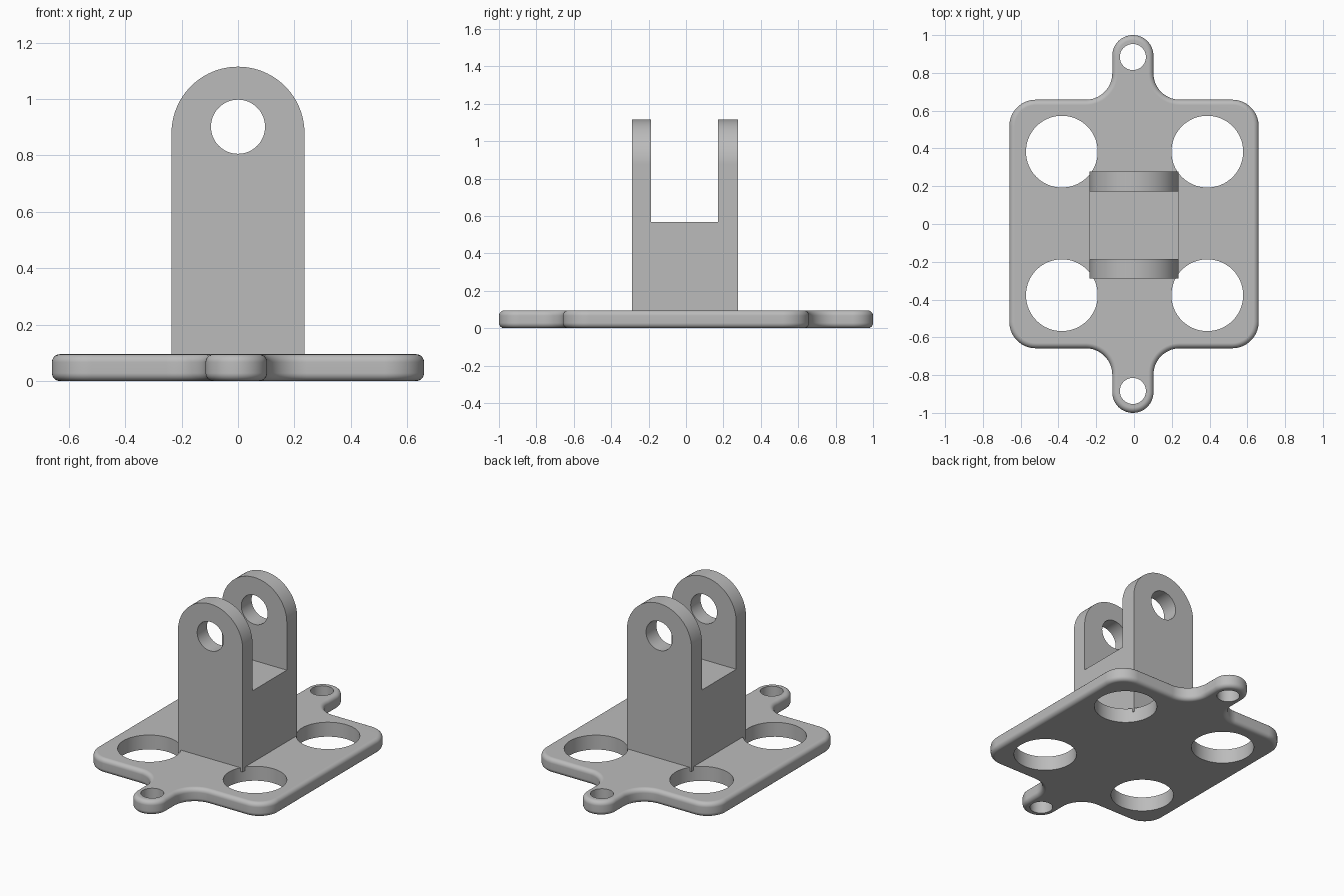
import bpy, bmesh
from math import radians, cos, sin
from mathutils import Matrix

old = bpy.data.objects.get("Cube")
if old:
    bpy.data.objects.remove(old, do_unlink=True)

grey = bpy.data.materials.new("plain_grey")
grey.use_nodes = True
GREY = (0.5, 0.5, 0.5, 1)
grey.diffuse_color = GREY
grey.node_tree.nodes["Principled BSDF"].inputs["Base Color"].default_value = GREY


def arc(cx, cy, r, start, end, steps=14):
    angles = [radians(start + (end - start) * i / steps) for i in range(steps + 1)]
    return [(cx + r * cos(a), cy + r * sin(a)) for a in angles]


def make_object(name, bm):
    bmesh.ops.recalc_face_normals(bm, faces=bm.faces)
    mesh = bpy.data.meshes.new(name)
    bm.to_mesh(mesh)
    bm.free()
    mesh.materials.append(grey)
    obj = bpy.data.objects.new(name, mesh)
    bpy.context.collection.objects.link(obj)
    return obj


def prism(outline, low, high, matrix=Matrix()):
    """Closed outline pulled from low to high along local z."""
    bm = bmesh.new()
    face = bm.faces.new([bm.verts.new((x, y, low)) for x, y in outline])
    pulled = bmesh.ops.extrude_face_region(bm, geom=[face], use_keep_orig=True)
    top = [v for v in pulled["geom"] if isinstance(v, bmesh.types.BMVert)]
    bmesh.ops.translate(bm, verts=top, vec=(0, 0, high - low))
    bmesh.ops.transform(bm, matrix=matrix, verts=bm.verts)
    return bm


def cut(obj, cutters):
    bpy.context.view_layer.objects.active = obj
    for cutter in cutters:
        cutter.hide_render = True
        mod = obj.modifiers.new("cut", 'BOOLEAN')
        mod.operation = 'DIFFERENCE'
        mod.solver = 'EXACT'
        mod.object = cutter
        bpy.ops.object.modifier_apply(modifier=mod.name)
        bpy.data.objects.remove(cutter, do_unlink=True)


def finish(obj):
    bpy.ops.object.select_all(action='DESELECT')
    obj.select_set(True)
    bpy.context.view_layer.objects.active = obj
    bpy.ops.object.shade_smooth_by_angle(angle=radians(32))
    mod = obj.modifiers.new("flat_shading", 'WEIGHTED_NORMAL')
    mod.keep_sharp = True


def round_cutter(x, y, r, low=-0.1, high=0.2, matrix=Matrix()):
    return make_object("hole_cutter", prism(arc(x, y, r, 0, 360, 64)[:-1], low, high, matrix))


# Base plate: rounded rectangle with a filleted tab at each end
HALF_X, HALF_Y, THICK, CORNER = 0.66, 0.658, 0.095, 0.14
TAB_X, TAB_R = -0.006, 0.109
TAB_Y = 1 - TAB_R
cx, cy = HALF_X - CORNER, HALF_Y - CORNER
fx, fy = TAB_R + CORNER, HALF_Y + CORNER
outline = (arc(TAB_X, -TAB_Y, TAB_R, 180, 360, 28)
           + arc(TAB_X + fx, -fy, CORNER, 180, 90)
           + arc(cx, -cy, CORNER, -90, 0)
           + arc(cx, cy, CORNER, 0, 90)
           + arc(TAB_X + fx, fy, CORNER, 270, 180)
           + arc(TAB_X, TAB_Y, TAB_R, 0, 180, 28)
           + arc(TAB_X - fx, fy, CORNER, 0, -90)
           + arc(-cx, cy, CORNER, 90, 180)
           + arc(-cx, -cy, CORNER, 180, 270)
           + arc(TAB_X - fx, -fy, CORNER, 90, 0))
bm = prism(outline, 0, THICK)
rims = [e for e in bm.edges if abs(e.verts[0].co.z - e.verts[1].co.z) < 1e-5]
bmesh.ops.bevel(bm, geom=rims, offset=0.028, segments=5, profile=0.5, affect='EDGES')
plate = make_object("base_plate", bm)

# Four large holes and two screw holes
holes = [round_cutter(0.003 + sx * 0.385, 0.003 + sy * 0.38, 0.19)
         for sx in (-1, 1) for sy in (-1, 1)]
holes += [round_cutter(TAB_X, sy * 0.884, 0.069) for sy in (-1, 1)]
cut(plate, holes)
finish(plate)

# Upright clevis: round-topped block, slotted into two lugs with a pin hole
upright = Matrix.Rotation(radians(90), 4, 'X')   # local y becomes z, local z becomes -y
HALF_W, TOP, BOTTOM = 0.236, 1.115, 0.07
profile = [(-HALF_W, BOTTOM), (HALF_W, BOTTOM)] + arc(0, TOP - HALF_W, HALF_W, 0, 180, 48)
clevis = make_object("clevis_bracket", prism(profile, -0.279, 0.288, upright))
slot = [(-0.5, 0.567), (0.5, 0.567), (0.5, 1.5), (-0.5, 1.5)]
cut(clevis, [make_object("slot_cutter", prism(slot, -0.171, 0.186, upright)),
             round_cutter(0, 0.902, 0.096, -0.5, 0.5, upright)])
finish(clevis)
